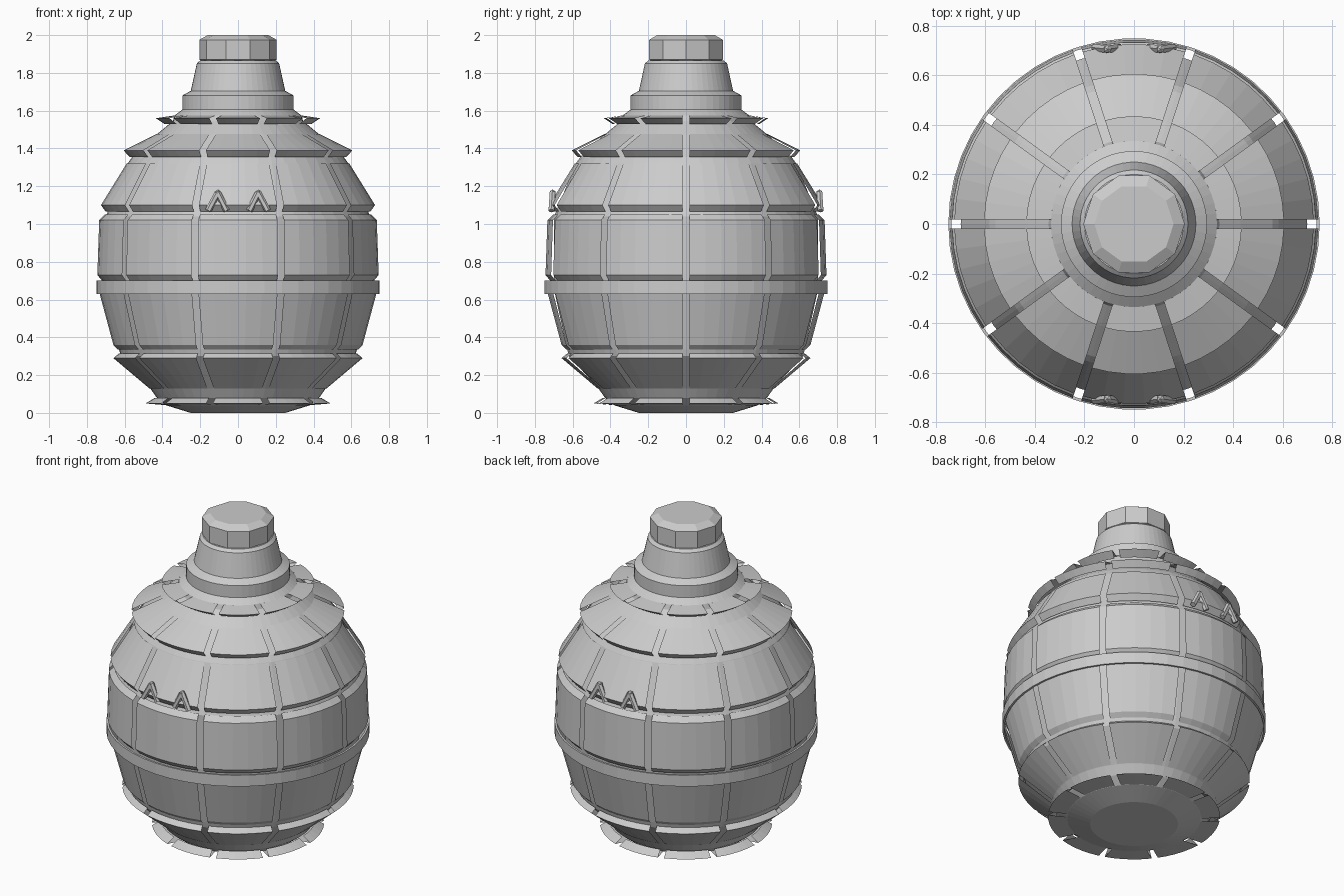
import bpy
import bmesh
from math import asin, cos, sin, pi, tau
from mathutils import Matrix, Vector

SECTORS = 10      # armour plates per ring
STEPS = 5         # facets per plate
GAP = 0.036       # slot between neighbouring plates

cube = bpy.data.objects.get("Cube")
if cube:
    bpy.data.objects.remove(cube)

grey = bpy.data.materials.new("plain grey")
grey.use_nodes = True
grey.diffuse_color = (0.6, 0.6, 0.6, 1)
grey.node_tree.nodes["Principled BSDF"].inputs["Base Color"].default_value = grey.diffuse_color


def finish(bm, name):
    mesh = bpy.data.meshes.new(name)
    bm.to_mesh(mesh)
    bm.free()
    mesh.materials.append(grey)
    obj = bpy.data.objects.new(name, mesh)
    bpy.context.collection.objects.link(obj)
    return obj


def skin(bm, rows, wrap):
    """Join rows of vertices with quads, optionally closing each row."""
    for low, high in zip(rows, rows[1:]):
        n = len(low)
        for j in range(n if wrap else n - 1):
            k = (j + 1) % n
            bm.faces.new((low[j], low[k], high[k], high[j]))


def ring(bm, r, z, sides):
    return [bm.verts.new((r * cos(tau * j / sides), r * sin(tau * j / sides), z))
            for j in range(sides)]


def lathe(name, profile, sides=SECTORS * STEPS, hoop=False):
    """Turn a (radius, height) profile; cap its ends or loop it into a hoop."""
    bm = bmesh.new()
    rows = [ring(bm, r, z, sides) for r, z in profile]
    if hoop:
        rows.append(rows[0])
    else:
        bm.faces.new(rows[0][::-1])
        bm.faces.new(rows[-1])
    skin(bm, rows, True)
    return finish(bm, name)


def plate_ring(name, profile):
    """Thin bent plates around the body, with slots of constant width."""
    bm = bmesh.new()
    for s in range(SECTORS):
        rows = []
        for r, z in profile:
            inset = asin(GAP / 2 / r)
            start = tau * s / SECTORS + inset
            span = tau / SECTORS - 2 * inset
            angles = [start + span * j / STEPS for j in range(STEPS + 1)]
            rows.append([bm.verts.new((r * cos(a), r * sin(a), z)) for a in angles])
        skin(bm, rows, False)
    return finish(bm, name)


def bar(bm, start, end, radius):
    axis = end - start
    turn = axis.to_track_quat('Z', 'Y').to_matrix().to_4x4()
    bmesh.ops.create_cone(bm, cap_ends=True, segments=6, radius1=radius, radius2=radius,
                          depth=axis.length,
                          matrix=Matrix.Translation((start + end) / 2) @ turn)


# Inner body with shoulder and neck
lathe("body", [(0.25, 0), (0.38, 0.04), (0.43, 0.08), (0.465, 0.13), (0.62, 0.3),
               (0.63, 0.335), (0.695, 0.63), (0.7, 0.7), (0.7, 1.04), (0.675, 1.1),
               (0.585, 1.32), (0.56, 1.355), (0.43, 1.475), (0.345, 1.545),
               (0.335, 1.575), (0.295, 1.605)])
lathe("neck", [(0.295, 1.6), (0.295, 1.68), (0.25, 1.705), (0.218, 1.85), (0.2, 1.866)])

# Ten-sided cap with a chamfered top
lathe("cap", [(0.19, 1.862), (0.205, 1.87), (0.205, 1.975), (0.16, 2)], sides=10)

# Thin hoop around the widest part
lathe("belt", [(0.738, 0.63), (0.75, 0.63), (0.75, 0.7), (0.738, 0.7)], hoop=True)

# Rings of armour plates, from the base upward
plate_ring("base_flange", [(0.37, 0.04), (0.49, 0.05), (0.44, 0.08)])
plate_ring("lower_plates", [(0.47, 0.13), (0.66, 0.29), (0.63, 0.315)])
plate_ring("under_belt_plates", [(0.635, 0.335), (0.66, 0.36), (0.738, 0.65)])
plate_ring("middle_plates", [(0.72, 0.7), (0.745, 0.73), (0.735, 1.02), (0.705, 1.05)])
plate_ring("upper_plates", [(0.7, 1.065), (0.726, 1.1), (0.59, 1.32)])
plate_ring("shoulder_plates", [(0.575, 1.355), (0.606, 1.39), (0.432, 1.476)])
plate_ring("collar_plates", [(0.39, 1.53), (0.435, 1.56), (0.335, 1.575)])

# Pairs of small angled hooks on the front and back
for side, face in (("front", -1), ("back", 1)):
    for hand, x in (("left", 1), ("right", -1)):
        bm = bmesh.new()
        apex = Vector((0.107 * x, 0.706 * face, 1.165))
        for foot_x in (0.06, 0.158):
            bar(bm, Vector((foot_x * x, 0.712 * face, 1.07)), apex, 0.017)
        bmesh.ops.create_icosphere(bm, subdivisions=1, radius=0.018,
                                   matrix=Matrix.Translation(apex))
        finish(bm, f"{side}_{hand}_hook")
